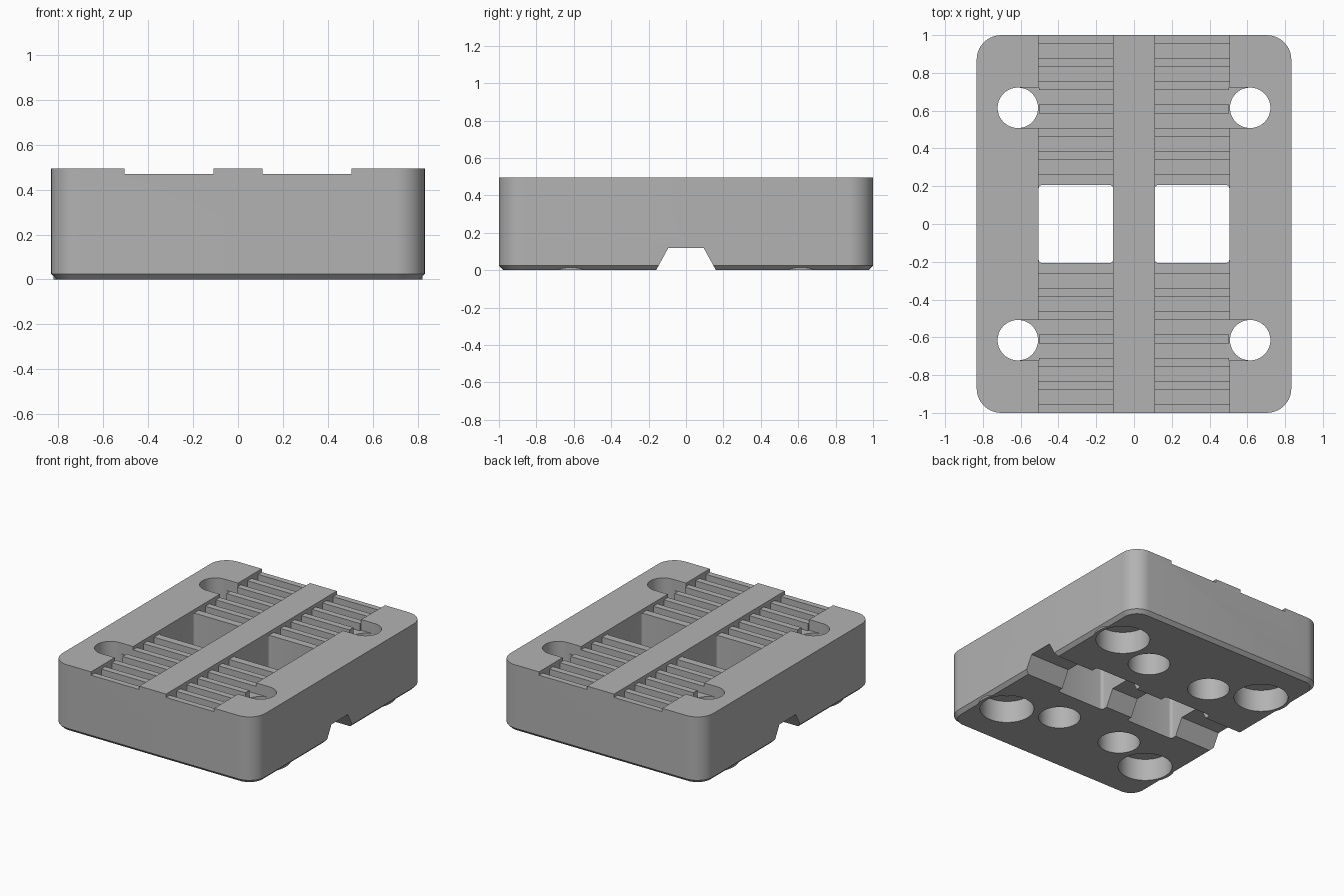
import bpy
import bmesh
import math

cube = bpy.data.objects.get("Cube")
if cube:
    bpy.data.objects.remove(cube, do_unlink=True)

HEIGHT = 0.495
CHANNEL_X = (0.11, 0.505)
SIGNS = (-1, 1)

grey = bpy.data.materials.new("plain grey")
grey.use_nodes = True
colour = (0.45, 0.45, 0.45, 1)
grey.diffuse_color = colour
grey.node_tree.nodes["Principled BSDF"].inputs["Base Color"].default_value = colour


def rounded_rect(cx, cy, hx, hy, r, steps=10):
    pts = []
    for i, (sx, sy) in enumerate(((1, 1), (-1, 1), (-1, -1), (1, -1))):
        for k in range(steps + 1):
            a = math.pi / 2 * (i + k / steps)
            pts.append((cx + sx * (hx - r) + r * math.cos(a),
                        cy + sy * (hy - r) + r * math.sin(a)))
    return pts


def circle(cx, cy, r, steps=64):
    return [(cx + r * math.cos(2 * math.pi * k / steps),
             cy + r * math.sin(2 * math.pi * k / steps)) for k in range(steps)]


def loft(name, rings):
    """Closed solid through rings of equal point count."""
    bm = bmesh.new()
    loops = [[bm.verts.new(p) for p in ring] for ring in rings]
    for a, b in zip(loops, loops[1:]):
        for i in range(len(a)):
            j = (i + 1) % len(a)
            bm.faces.new((a[i], a[j], b[j], b[i]))
    bm.faces.new(loops[0][::-1])
    bm.faces.new(loops[-1])
    bmesh.ops.recalc_face_normals(bm, faces=bm.faces)
    mesh = bpy.data.meshes.new(name)
    bm.to_mesh(mesh)
    bm.free()
    mesh.materials.append(grey)
    obj = bpy.data.objects.new(name, mesh)
    bpy.context.collection.objects.link(obj)
    return obj


def upright(name, pts, z0, z1):
    return loft(name, [[(x, y, z) for x, y in pts] for z in (z0, z1)])


def sideways(name, pts, x0, x1):
    return loft(name, [[(x, y, z) for y, z in pts] for x in (x0, x1)])


def combine(tool, operation="DIFFERENCE"):
    mod = body.modifiers.new(tool.name, "BOOLEAN")
    mod.operation = operation
    mod.solver = "EXACT"
    mod.object = tool
    bpy.context.view_layer.objects.active = body
    bpy.ops.object.modifier_apply(modifier=mod.name)
    bpy.data.objects.remove(tool, do_unlink=True)


# Main block with rounded corners and a chamfered base
bevel = 0.025
outer = rounded_rect(0, 0, 0.833, 1.0, 0.13)
inner = rounded_rect(0, 0, 0.833 - bevel, 1.0 - bevel, 0.13 - bevel)
body = loft("clamp_block", [[(x, y, z) for x, y in ring] for ring, z in
                            ((inner, 0), (outer, bevel), (outer, HEIGHT))])

# Round bosses around the screw holes on the base
for sx in SIGNS:
    for sy in SIGNS:
        combine(upright("boss", circle(sx * 0.615, sy * 0.615, 0.208), 0, 0.1), "UNION")

# Toothed belt channels: one comb profile per side
pitch, groove, land_z, groove_z = 0.1235, 0.077, 0.47, 0.415
starts = [0.262 + pitch * k for k in range(6)]
spans = sorted([(-s - groove, -s) for s in starts] + [(s, s + groove) for s in starts])
comb = [(-1.1, land_z)]
for a, b in spans:
    comb += [(a, land_z), (a, groove_z), (b, groove_z), (b, land_z)]
comb += [(1.1, land_z), (1.1, 0.6), (-1.1, 0.6)]
for s in SIGNS:
    combine(sideways("channel_cutter", comb, s * CHANNEL_X[0], s * CHANNEL_X[1]))

# Square windows through the block
mid = sum(CHANNEL_X) / 2
half = (CHANNEL_X[1] - CHANNEL_X[0]) / 2
for s in SIGNS:
    window = rounded_rect(s * mid, 0, half, 0.207, 0.02, 4)
    combine(upright("window_cutter", window, -0.1, 0.6))

# Trapezoid groove across the base
combine(sideways("base_groove_cutter",
                 [(-0.215, -0.1), (0.215, -0.1), (0.095, 0.118), (-0.095, 0.118)], -1, 1))

for sx in SIGNS:
    for sy in SIGNS:
        # Screw hole, its counterbore, and the slot joining it to the channel
        x, y = sx * 0.615, sy * 0.615
        combine(upright("screw_hole_cutter", circle(x, y, 0.107), -0.1, 0.6))
        combine(upright("counterbore_cutter", circle(x, y, 0.184), -0.1, 0.165))
        x_in = sx * 0.503
        slot = [(x_in, y - 0.107), (x, y - 0.107), (x, y + 0.107), (x_in, y + 0.107)]
        combine(upright("slot_cutter", slot, groove_z, 0.6))
        # Blind pocket in the base
        pocket = circle(sx * 0.265, sy * 0.475, 0.143)
        combine(upright("pocket_cutter", pocket, -0.1, 0.25))

bpy.ops.object.select_all(action="DESELECT")
body.select_set(True)
bpy.context.view_layer.objects.active = body
bpy.ops.object.shade_smooth_by_angle(angle=math.radians(30))
